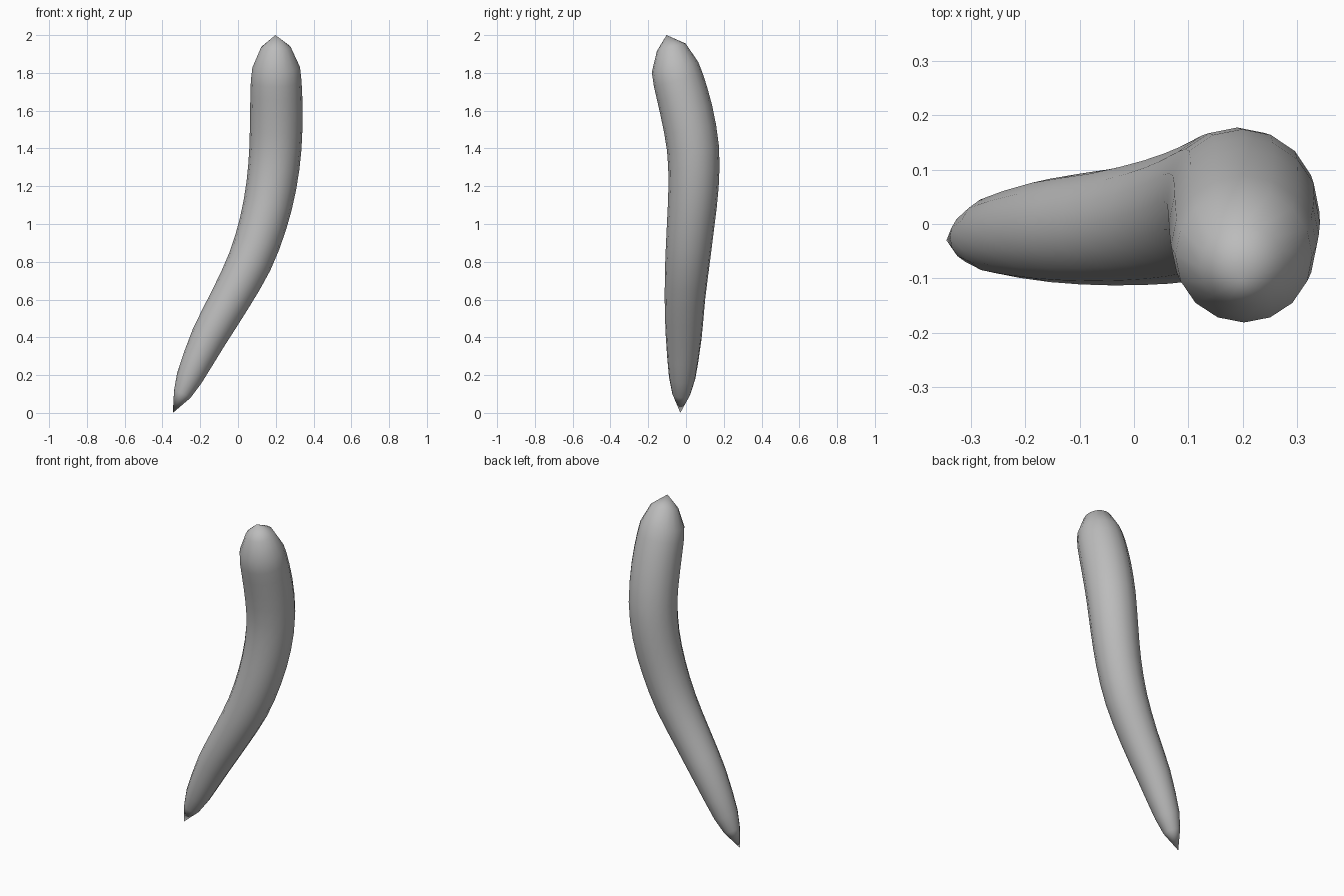
import bpy
import bmesh
from math import cos, sin, tau, radians
from mathutils import Vector

cube = bpy.data.objects.get("Cube")
if cube:
    bpy.data.objects.remove(cube, do_unlink=True)

SIDES = 16

# Centre line stations, bottom to top: x, y, z, radius
stations = [
    (-0.295, -0.025, 0.10, 0.048),
    (-0.258, -0.020, 0.185, 0.070),
    (-0.155, -0.012, 0.40, 0.095),
    (-0.042, -0.006, 0.60, 0.107),
    (0.062, 0.008, 0.80, 0.118),
    (0.132, 0.025, 1.00, 0.126),
    (0.176, 0.040, 1.20, 0.133),
    (0.198, 0.037, 1.40, 0.138),
    (0.203, 0.002, 1.60, 0.139),
    (0.202, -0.040, 1.76, 0.134),
    (0.202, -0.058, 1.83, 0.126),
    (0.200, -0.078, 1.935, 0.079),
]
bottom_tip = Vector((-0.345, -0.030, 0.0))
top_tip = Vector((0.198, -0.103, 2.0))


def spline(a, b, c, d, t):
    """Smooth blend from b to c."""
    return b + 0.5 * t * (c - a + t * (2 * a - 5 * b + 4 * c - d + t * (3 * (b - c) + d - a)))


# Add a halfway ring to each long span of the body
rings = []
pts = [Vector(s) for s in stations]
for i, p in enumerate(pts):
    rings.append(p)
    if 1 <= i < len(pts) - 3:
        rings.append(spline(pts[i - 1], p, pts[i + 1], pts[i + 2], 0.5))

# Sweep round sections along the centre line
bm = bmesh.new()
centres = [bottom_tip] + [r.xyz for r in rings] + [top_tip]
loops = []
for i, ring in enumerate(rings):
    along = (centres[i + 2] - centres[i]).normalized()
    side = Vector((0, 1, 0)).cross(along).normalized()
    front = along.cross(side)
    loops.append([bm.verts.new(ring.xyz + ring.w * (cos(tau * k / SIDES) * side
                                                    + sin(tau * k / SIDES) * front))
                  for k in range(SIDES)])
low, high = bm.verts.new(bottom_tip), bm.verts.new(top_tip)
for k in range(SIDES):
    n = (k + 1) % SIDES
    for a, b in zip(loops, loops[1:]):
        bm.faces.new((a[k], a[n], b[n], b[k]))
    bm.faces.new((low, loops[0][n], loops[0][k]))
    bm.faces.new((high, loops[-1][k], loops[-1][n]))
bmesh.ops.recalc_face_normals(bm, faces=bm.faces)

mesh = bpy.data.meshes.new("curved_body")
bm.to_mesh(mesh)
bm.free()
body = bpy.data.objects.new("curved_body", mesh)
bpy.context.collection.objects.link(body)

# Plain grey surface
grey = bpy.data.materials.new("plain_grey")
grey.use_nodes = True
colour = (0.5, 0.5, 0.5, 1)
grey.diffuse_color = colour
grey.node_tree.nodes["Principled BSDF"].inputs["Base Color"].default_value = colour
mesh.materials.append(grey)

# Smooth shading
bpy.context.view_layer.objects.active = body
body.select_set(True)
bpy.ops.object.shade_smooth_by_angle(angle=radians(40))
